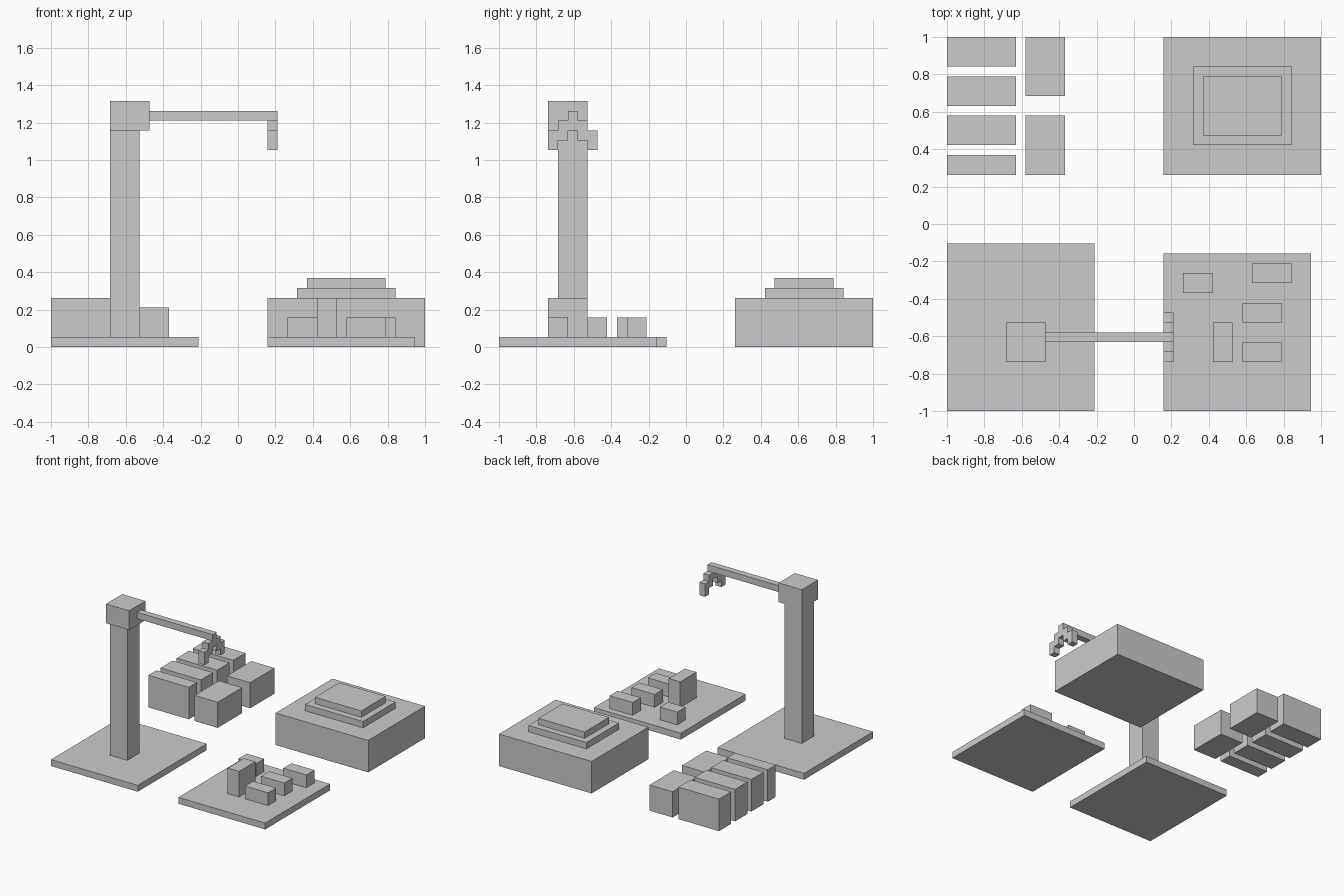
import bpy, bmesh

if "Cube" in bpy.data.objects:
    bpy.data.objects.remove(bpy.data.objects["Cube"])

U = 1 / 19  # the whole model sits on a grid of this step


def prism(name, profile, x0, x1):
    """Extrude a (y, z) outline along x; values in grid steps."""
    bm = bmesh.new()
    face = bm.faces.new([bm.verts.new((x0 * U, y * U, z * U)) for y, z in profile])
    ext = bmesh.ops.extrude_face_region(bm, geom=[face])
    for v in ext["geom"]:
        if isinstance(v, bmesh.types.BMVert):
            v.co.x = x1 * U
    bmesh.ops.recalc_face_normals(bm, faces=bm.faces)
    mesh = bpy.data.meshes.new(name)
    bm.to_mesh(mesh)
    bm.free()
    obj = bpy.data.objects.new(name, mesh)
    bpy.context.collection.objects.link(obj)
    return obj


def box(name, x, y, z):
    """Box from (min, max) ranges in grid steps."""
    return prism(name, [(y[0], z[0]), (y[1], z[0]), (y[1], z[1]), (y[0], z[1])], *x)


# Crane: base, column, head and arm
box("crane_base", (-19, -4), (-19, -2), (0, 1))
box("crane_column", (-13, -10), (-13, -10), (1, 22))
box("crane_head", (-13, -9), (-14, -10), (22, 25))
box("crane_arm", (-9, 3), (-12, -11), (23, 24))

# Stepped claw: half outline mirrored about the arm centre line
half = [(0.5, 22), (0.5, 21), (1.5, 21), (1.5, 20), (2.5, 20),
        (2.5, 22), (1.5, 22), (1.5, 23), (0.5, 23), (0.5, 24)]
right = [(-11.5 + d, z) for d, z in half]
left = [(-11.5 - d, z) for d, z in reversed(half)]
prism("crane_claw", right + left, 3, 4)

# Stepped platform
box("platform_base", (3, 19), (5, 19), (0, 5))
box("platform_middle", (6, 16), (8, 16), (5, 6))
box("platform_top", (7, 15), (9, 15), (6, 7))

# Storage crates: a row of long ones and a pair of lower ones
for i, y in enumerate([(5, 7), (8, 11), (12, 15), (16, 19)], 1):
    box(f"long_crate_{i}", (-19, -12), y, (0, 5))
for i, y in enumerate([(5, 11), (13, 19)], 1):
    box(f"low_crate_{i}", (-11, -7), y, (0, 4))

# Tray with loose blocks
box("tray", (3, 18), (-19, -3), (0, 1))
box("tall_block", (8, 10), (-14, -10), (1, 5))
for i, (x, y) in enumerate([((5, 8), (-7, -5)), ((12, 16), (-6, -4)),
                            ((11, 15), (-10, -8)), ((11, 15), (-14, -12))], 1):
    box(f"small_block_{i}", x, y, (1, 3))
